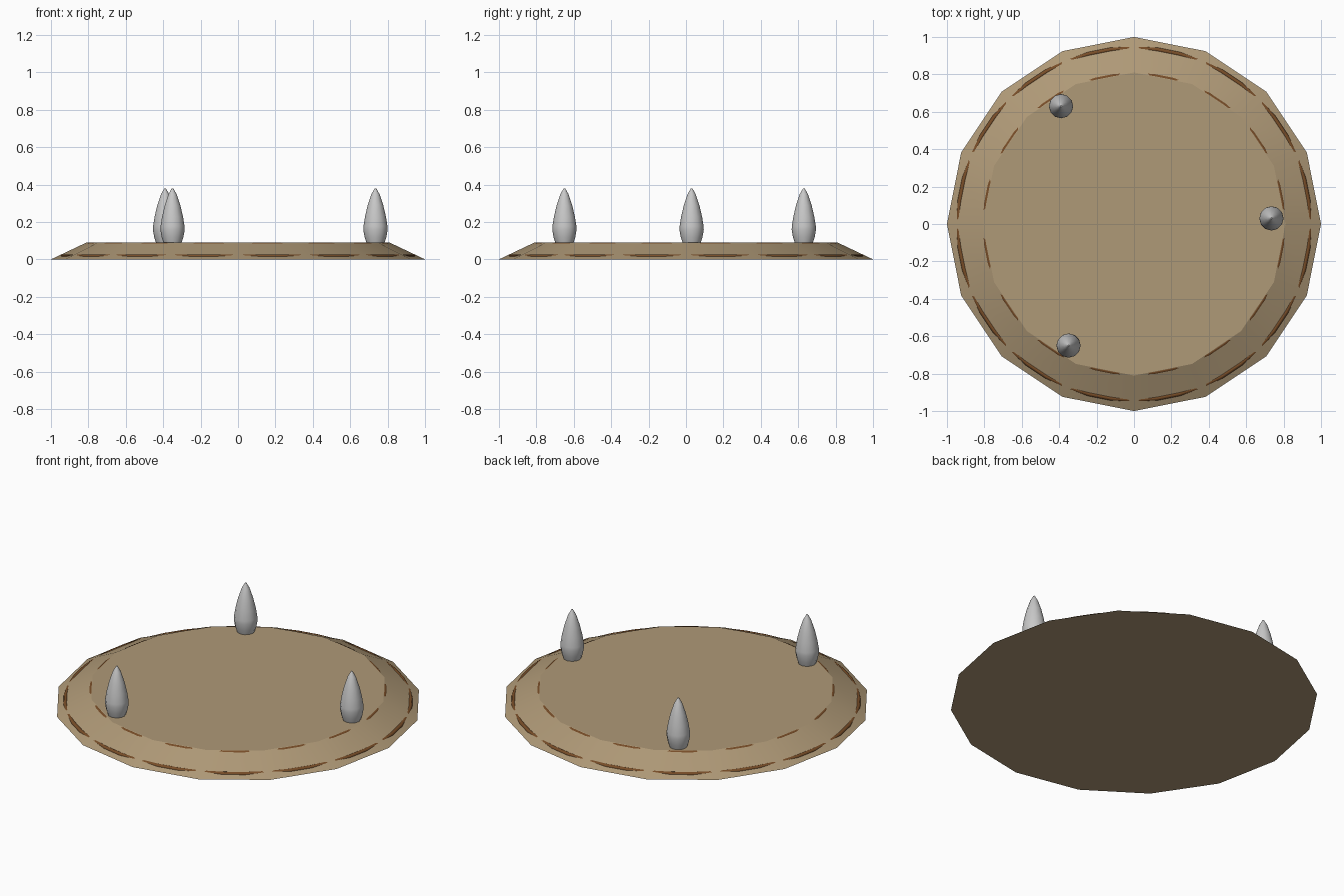
import bpy, math

if "Cube" in bpy.data.objects:
    bpy.data.objects.remove(bpy.data.objects["Cube"])


def material(name, rgb):
    m = bpy.data.materials.new(name)
    m.diffuse_color = (*rgb, 1)
    m.use_nodes = True
    m.node_tree.nodes["Principled BSDF"].inputs["Base Color"].default_value = m.diffuse_color
    return m


tan = material("tan", (0.43, 0.32, 0.185))
brown = material("dark brown", (0.19, 0.075, 0.021))
grey = material("light grey", (0.58, 0.58, 0.58))


def lathe(name, profile, sides, mat, loc=(0, 0, 0), angle=30):
    """Solid of revolution from (radius, z) points, capped at both ends."""
    verts = [(r * math.cos(2 * math.pi * i / sides), r * math.sin(2 * math.pi * i / sides), z)
             for r, z in profile for i in range(sides)]
    faces = [(k * sides + i, k * sides + (i + 1) % sides,
              (k + 1) * sides + (i + 1) % sides, (k + 1) * sides + i)
             for k in range(len(profile) - 1) for i in range(sides)]
    faces.append(tuple(reversed(range(sides))))
    faces.append(tuple(range((len(profile) - 1) * sides, len(profile) * sides)))
    mesh = bpy.data.meshes.new(name)
    mesh.from_pydata(verts, [], faces)
    mesh.materials.append(mat)
    ob = bpy.data.objects.new(name, mesh)
    ob.location = loc
    bpy.context.collection.objects.link(ob)
    smooth(ob, angle)
    return ob


def smooth(ob, angle):
    bpy.ops.object.select_all(action='DESELECT')
    ob.select_set(True)
    bpy.context.view_layer.objects.active = ob
    bpy.ops.object.shade_smooth_by_angle(angle=math.radians(angle))


# Bevelled sixteen-sided base
lathe("base_disc", [(1.0, 0), (0.81, 0.09)], 16, tan, angle=18)

# Buried rings that show through the middle of each facet
for name, radius, z in (("outer_ring", 0.94, 0.0145), ("inner_ring", 0.80, 0.0775)):
    bpy.ops.mesh.primitive_torus_add(major_radius=radius, minor_radius=0.012,
                                     major_segments=48, minor_segments=8,
                                     location=(0, 0, z))
    ring = bpy.context.object
    ring.name = name
    ring.data.materials.append(brown)
    smooth(ring, 50)

# Three teardrop spikes
spike = [(0.048, 0), (0.058, 0.03), (0.065, 0.07), (0.064, 0.09), (0.056, 0.14),
         (0.042, 0.20), (0.022, 0.26), (0.004, 0.292)]
for i, (x, y) in enumerate([(0.735, 0.03), (-0.39, 0.63), (-0.35, -0.65)]):
    lathe(f"spike_{i + 1}", spike, 12, grey, (x, y, 0.088), 40)
